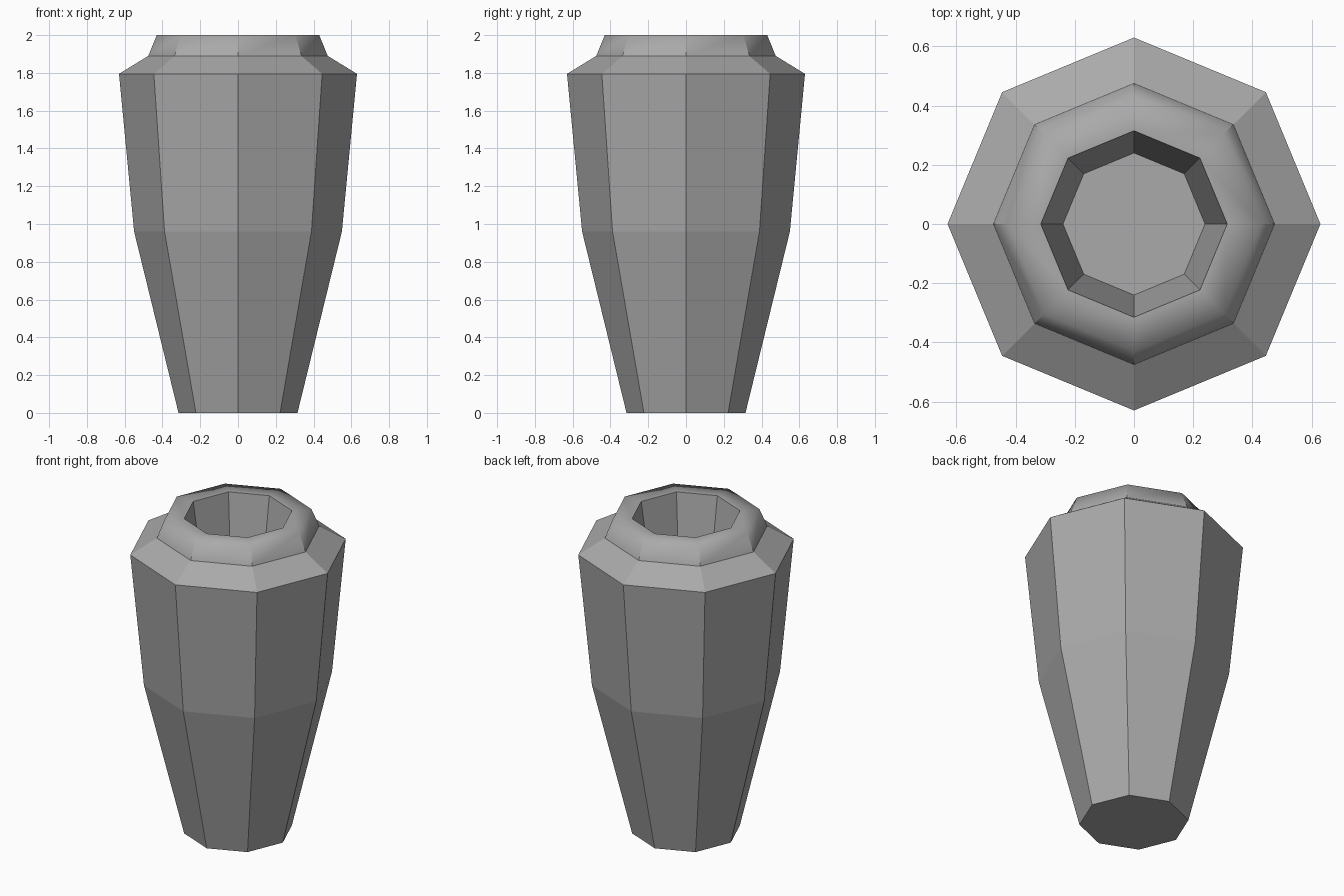
import bpy
import bmesh
from math import cos, sin, tau

SIDES = 8

cube = bpy.data.objects.get("Cube")
if cube:
    bpy.data.objects.remove(cube, do_unlink=True)

# Plain grey clay
clay = bpy.data.materials.new("grey clay")
clay.use_nodes = True
grey = (0.4, 0.4, 0.4, 1)
clay.diffuse_color = grey
clay.node_tree.nodes["Principled BSDF"].inputs["Base Color"].default_value = grey

# Radius and height: foot, belly, shoulder, neck, rim, mouth, inner floor
profile = [(0.315, 0), (0.55, 0.96), (0.63, 1.795), (0.475, 1.89),
           (0.43, 2.0), (0.315, 2.0), (0.24, 1.5)]
RIM = 4

bm = bmesh.new()
rings = [[bm.verts.new((r * cos(tau * i / SIDES), r * sin(tau * i / SIDES), z))
          for i in range(SIDES)] for r, z in profile]

# Walls between neighbouring rings
for low, high in zip(rings, rings[1:]):
    for i in range(SIDES):
        j = (i + 1) % SIDES
        bm.faces.new((low[i], low[j], high[j], high[i]))

# Foot underside and inner floor
bm.faces.new(rings[0][::-1])
bm.faces.new(rings[-1])

# Faceted everywhere, with a soft roll only over the rim
rim, mouth = set(rings[RIM]), set(rings[RIM + 1])
for face in bm.faces:
    face.smooth = True
for edge in bm.edges:
    ends = set(edge.verts)
    on_rim = ends <= rim
    across_lip = bool(ends & rim) and bool(ends & mouth)
    edge.smooth = on_rim or across_lip

mesh = bpy.data.meshes.new("vase")
bm.to_mesh(mesh)
bm.free()
mesh.materials.append(clay)
vase = bpy.data.objects.new("vase", mesh)
bpy.context.collection.objects.link(vase)
